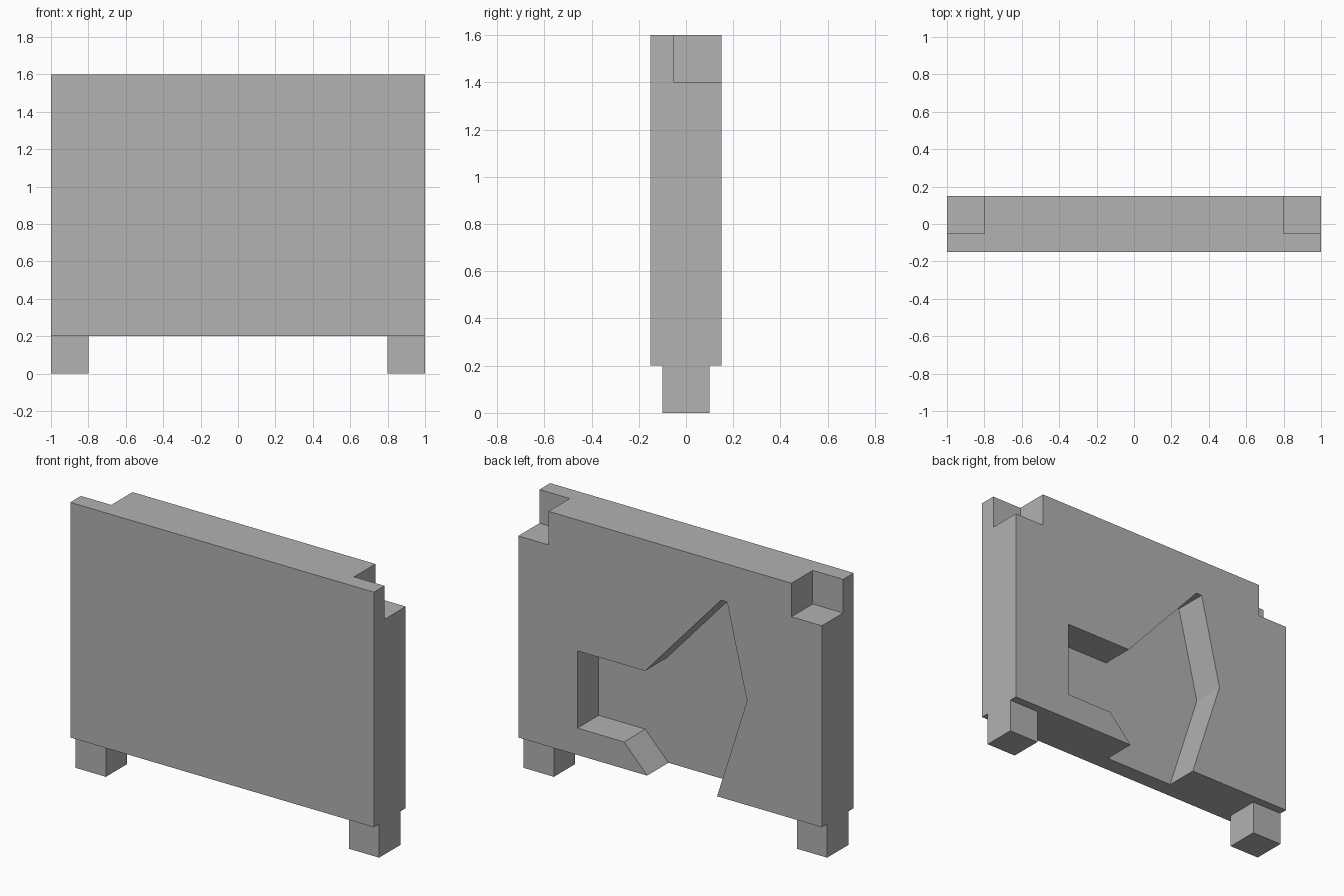
import bpy
import bmesh

cube = bpy.data.objects.get("Cube")
if cube:
    bpy.data.objects.remove(cube, do_unlink=True)

grey = bpy.data.materials.new("plain grey")
grey.use_nodes = True
colour = (0.445, 0.445, 0.445, 1)
grey.diffuse_color = colour
grey.node_tree.nodes["Principled BSDF"].inputs["Base Color"].default_value = colour


def prism(name, outline, y0, y1):
    """Extrude an (x, z) outline from y0 to y1."""
    bm = bmesh.new()
    face = bm.faces.new([bm.verts.new((x, y0, z)) for x, z in outline])
    result = bmesh.ops.extrude_face_region(bm, geom=[face])
    moved = [v for v in result["geom"] if isinstance(v, bmesh.types.BMVert)]
    bmesh.ops.translate(bm, verts=moved, vec=(0, y1 - y0, 0))
    bmesh.ops.recalc_face_normals(bm, faces=bm.faces)
    mesh = bpy.data.meshes.new(name)
    bm.to_mesh(mesh)
    bm.free()
    mesh.materials.append(grey)
    obj = bpy.data.objects.new(name, mesh)
    bpy.context.collection.objects.link(obj)
    return obj


def rect(x0, x1, z0, z1):
    return [(x0, z0), (x1, z0), (x1, z1), (x0, z1)]


def cut(target, cutter):
    cutter.hide_render = True
    mod = target.modifiers.new(cutter.name, 'BOOLEAN')
    mod.operation = 'DIFFERENCE'
    mod.solver = 'EXACT'
    mod.object = cutter
    bpy.context.view_layer.objects.active = target
    bpy.ops.object.modifier_apply(modifier=mod.name)
    bpy.data.objects.remove(cutter, do_unlink=True)


# Main slab
panel = prism("panel", rect(-1, 1, 0.2, 1.6), -0.15, 0.15)

# Pocket in the back, running out through the bottom edge
pocket = [(0.61, 0.82), (0.164, 0.82), (-0.336, 1.375), (-0.375, 1.375),
          (-0.507, 0.82), (-0.278, 0.1), (0.056, 0.1), (0.303, 0.36),
          (0.61, 0.36)]
cut(panel, prism("pocket_cutter", pocket, -0.05, 0.3))

# Back corner notches and feet on both sides
for side, label in ((1, "left"), (-1, "right")):
    notch = rect(side * 0.8, side * 1.2, 1.4, 1.8)
    cut(panel, prism(label + "_notch_cutter", notch, -0.05, 0.3))
    prism(label + "_foot", rect(side * 0.8, side, 0, 0.2), -0.1, 0.1)
